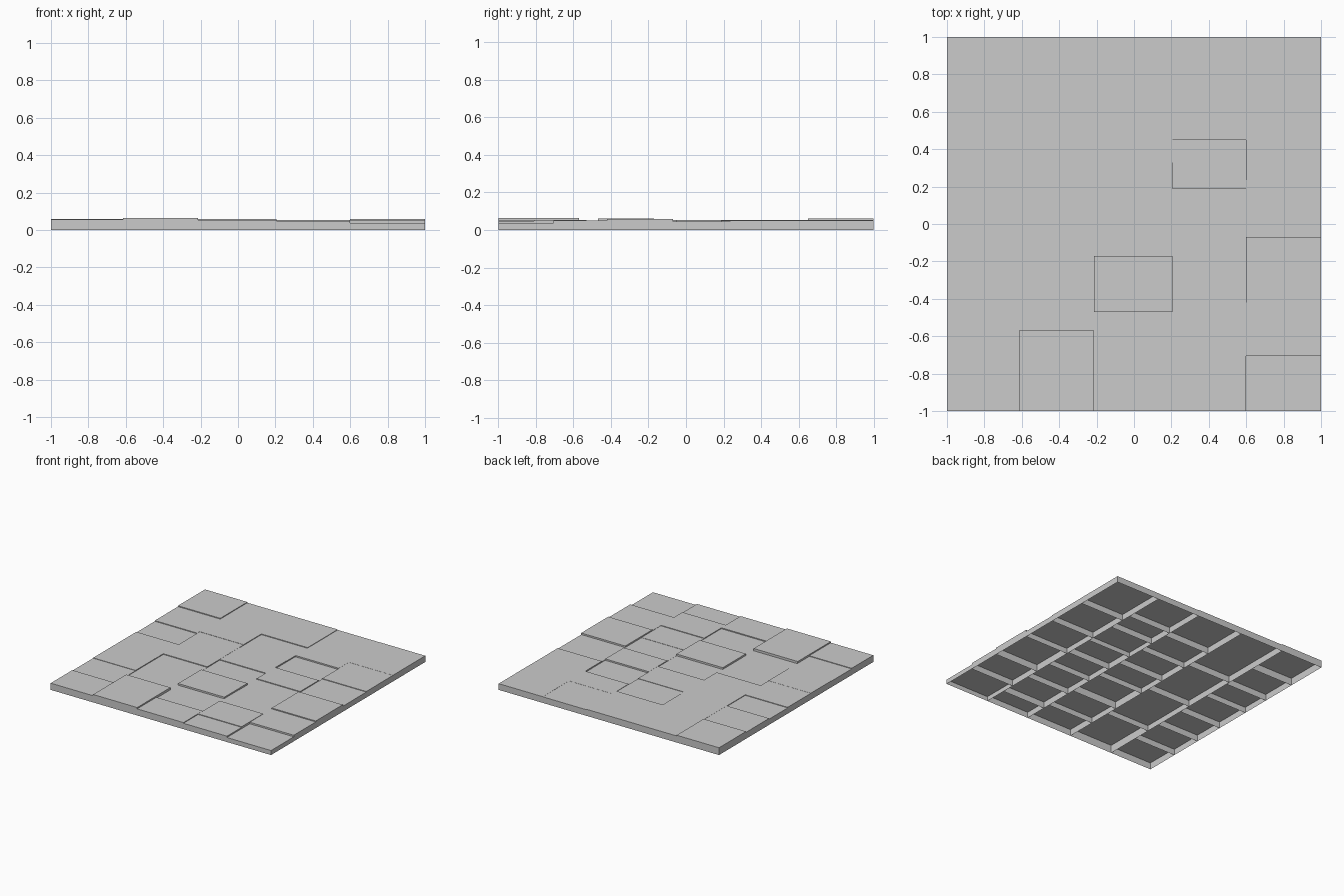
import bpy
import bmesh

if "Cube" in bpy.data.objects:
    bpy.data.objects.remove(bpy.data.objects["Cube"], do_unlink=True)

stone = bpy.data.materials.new("grey stone")
stone.use_nodes = True
grey = (0.6, 0.6, 0.6, 1)
stone.diffuse_color = grey
stone.node_tree.nodes["Principled BSDF"].inputs["Base Color"].default_value = grey


def open_slab(bm, x0, x1, y0, y1, bottom, top):
    """One paving slab: a box without its underside."""
    corners = [(x0, y0), (x1, y0), (x1, y1), (x0, y1)]
    low = [bm.verts.new((x, y, bottom)) for x, y in corners]
    high = [bm.verts.new((x, y, top)) for x, y in corners]
    bm.faces.new(high)
    for i in range(4):
        j = (i + 1) % 4
        bm.faces.new((low[i], low[j], high[j], high[i]))


# Each strip: x range, then (far edge y, top height) of its slabs, front to back
strips = {
    "right_outer_strip": (-1, -0.615, [(-0.72, .055), (-0.45, .05), (-0.19, .053), (0.11, .052),
                                       (0.35, .047), (0.65, .053), (1, .06)]),
    "right_inner_strip": (-0.615, -0.215, [(-0.57, .065), (-0.09, .046), (0.38, .052), (1, .054)]),
    "middle_strip": (-0.215, 0.205, [(-0.75, .054), (-0.47, .046), (-0.17, .06), (0.07, .045),
                                     (0.33, .051), (0.61, .048), (1, .054)]),
    "left_inner_strip": (0.205, 0.6, [(-0.81, .048), (-0.53, .053), (-0.28, .048), (-0.05, .046),
                                      (0.19, .052), (0.45, .04), (0.66, .051), (1, .05)]),
    "left_outer_strip": (0.6, 1, [(-0.705, .037), (-0.42, .05), (-0.07, .058), (0.235, .045),
                                  (0.58, .05), (1, .051)]),
}

for name, (x0, x1, slabs) in strips.items():
    bm = bmesh.new()
    front = -1
    for back, top in slabs:
        open_slab(bm, x0, x1, front, back, 0, top)
        front = back
    mesh = bpy.data.meshes.new(name)
    bm.to_mesh(mesh)
    bm.free()
    mesh.materials.append(stone)
    bpy.context.collection.objects.link(bpy.data.objects.new(name, mesh))
